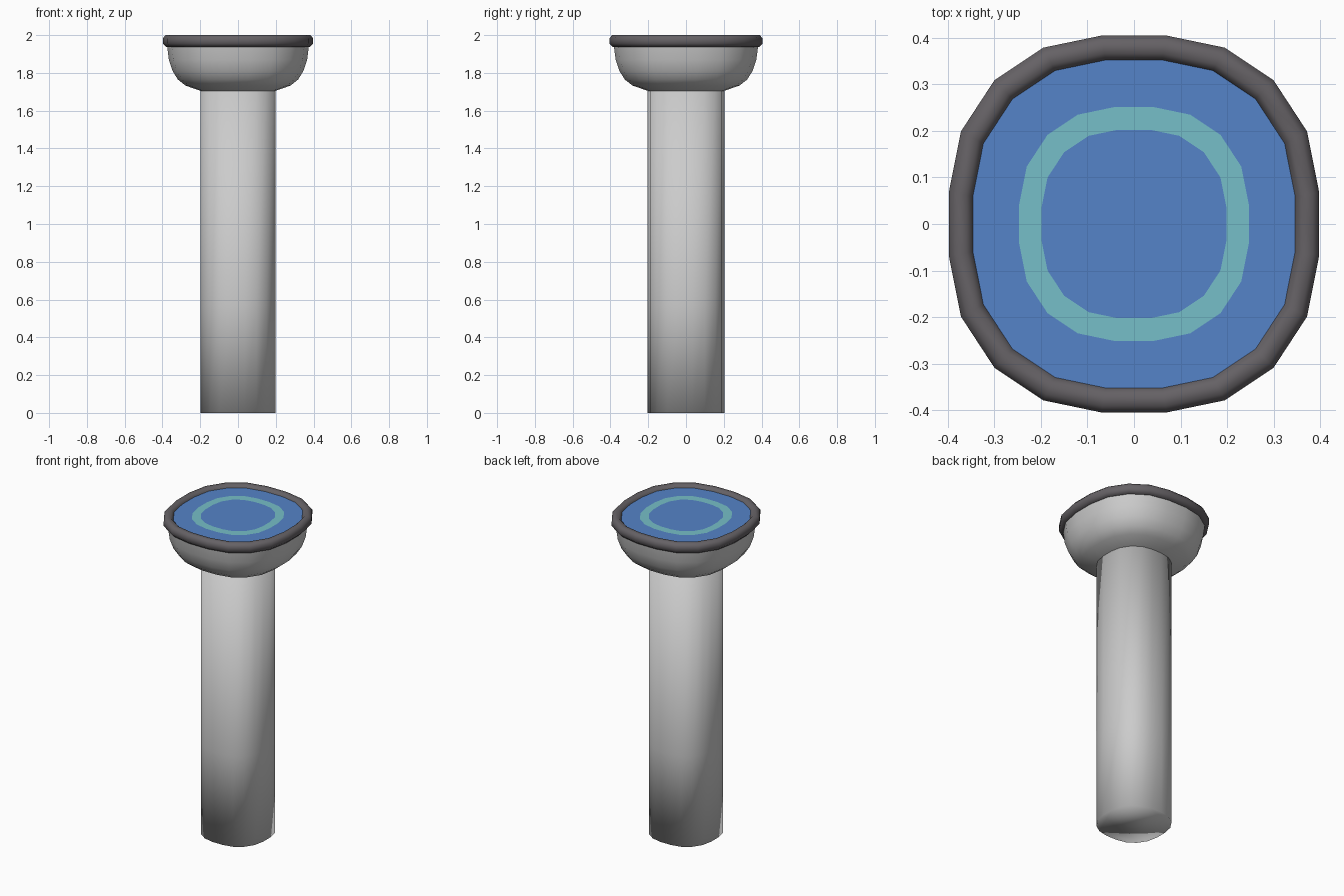
import bpy, bmesh, math

if "Cube" in bpy.data.objects:
    bpy.data.objects.remove(bpy.data.objects["Cube"])

# Quarter of the rounded-square outline shared by every part (20 sides in all)
Q = [(0.398, 0.068), (0.372, 0.199), (0.300, 0.309), (0.195, 0.379), (0.070, 0.405)]
OUTLINE = (Q + [(-x, y) for x, y in reversed(Q)]
           + [(-x, -y) for x, y in Q] + [(x, -y) for x, y in reversed(Q)])


def material(name, rgb):
    m = bpy.data.materials.new(name)
    m.diffuse_color = (*rgb, 1)
    m.use_nodes = True
    m.node_tree.nodes["Principled BSDF"].inputs["Base Color"].default_value = m.diffuse_color
    return m


def loft(name, profile, closed=False, cap_start=False, cap_end=False, mats=(), bands=None, angle=40):
    """Stack scaled copies of the outline; profile holds (scale, z) pairs."""
    bm = bmesh.new()
    rings = [[bm.verts.new((x * s, y * s, z)) for x, y in OUTLINE] for s, z in profile]
    pairs = list(zip(rings, rings[1:]))
    if closed:
        pairs.append((rings[-1], rings[0]))
    n = len(OUTLINE)
    for k, (a, b) in enumerate(pairs):
        for i in range(n):
            j = (i + 1) % n
            f = bm.faces.new((a[i], a[j], b[j], b[i]))
            if bands:
                f.material_index = bands[k]
    if cap_start:
        bm.faces.new(rings[0][::-1])
    if cap_end:
        bm.faces.new(rings[-1])
    me = bpy.data.meshes.new(name)
    bm.to_mesh(me)
    bm.free()
    for m in mats:
        me.materials.append(m)
    ob = bpy.data.objects.new(name, me)
    bpy.context.collection.objects.link(ob)
    bpy.ops.object.select_all(action='DESELECT')
    ob.select_set(True)
    bpy.context.view_layer.objects.active = ob
    bpy.ops.object.shade_smooth_by_angle(angle=math.radians(angle))
    return ob


dark = material("dark_grey", (0.13, 0.12, 0.13))
blue = material("blue", (0.09, 0.23, 0.58))
teal = material("teal", (0.18, 0.52, 0.58))

# Post, softly shaded around its foot
loft("post", [(0.5, 0), (0.5, 0.57), (0.5, 1.71)], cap_start=True, cap_end=True, angle=100)

# Bowl-shaped head
loft("bowl", [(0.5, 1.705), (0.70, 1.733), (0.80, 1.765), (0.87, 1.81),
              (0.92, 1.87), (0.945, 1.95)])

# Rounded rim
loft("rim", [(0.96, 1.938), (1.0, 1.955), (1.0, 1.983), (0.965, 2.0),
             (0.905, 2.0), (0.868, 1.983), (0.868, 1.955), (0.905, 1.938)],
     closed=True, mats=[dark], angle=60)

# Blue top panel with an inlaid teal ring
loft("top_panel", [(0.90, 1.984), (0.62, 1.984), (0.5, 1.984)], cap_end=True,
     mats=[blue, teal], bands=[0, 1])
